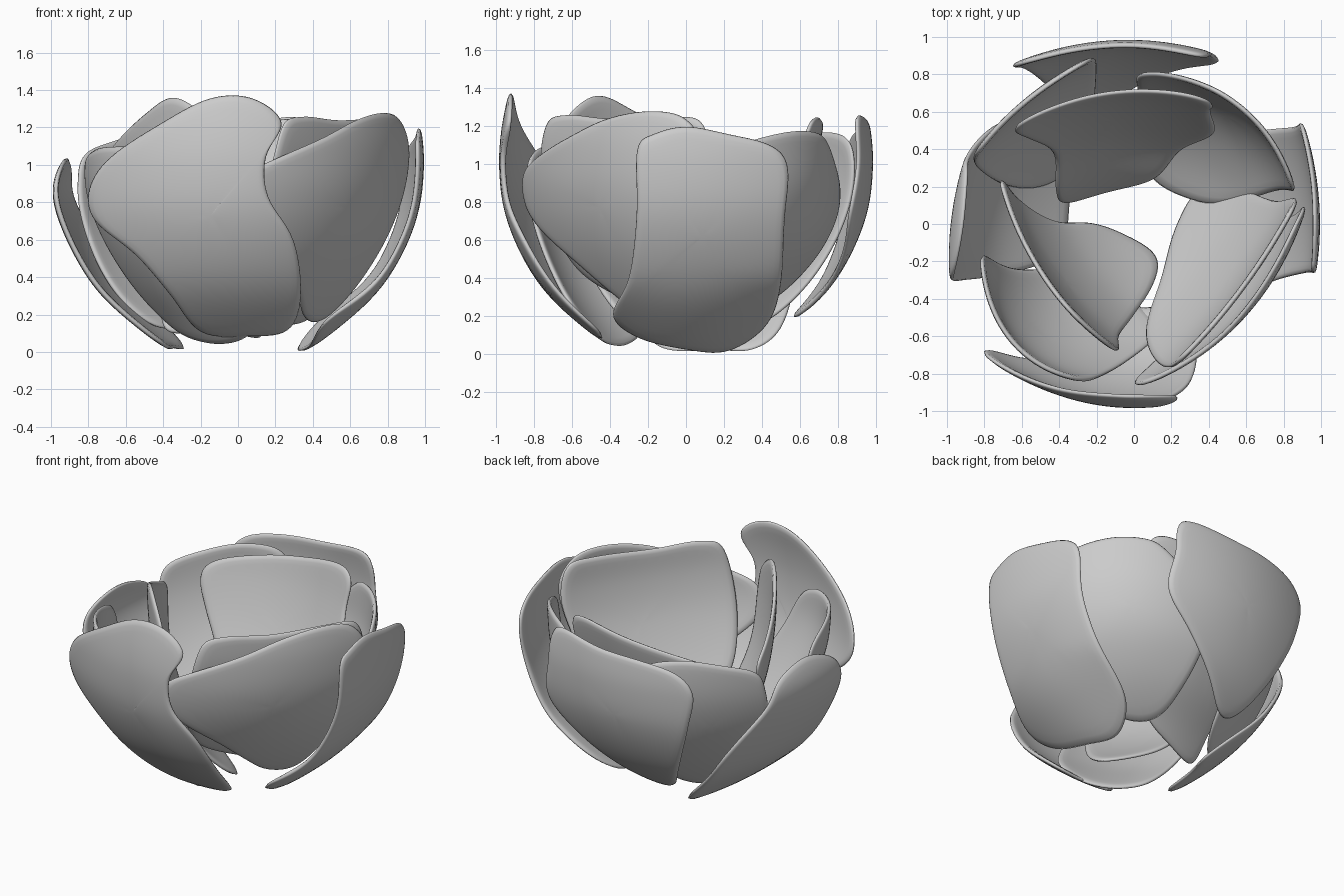
import bpy, bmesh, math
from mathutils import Vector

if "Cube" in bpy.data.objects:
    bpy.data.objects.remove(bpy.data.objects["Cube"])

SIDES, RINGS = 56, 8

# Cup profiles (height, distance from the axis)
OUTER = [(0.0, .34), (.1, .48), (.3, .71), (.5, .85), (.75, .95), (1.0, .98), (1.2, .965), (1.37, .93)]
LEFT_OUTER = OUTER[:4] + [(.75, .96), (.9, .975), (1.05, .92)]
MIDDLE = [(0.0, .30), (.15, .46), (.35, .62), (.6, .76), (.85, .84), (1.1, .86), (1.3, .84)]
DEEP = [(.13, .16), (.22, .32), (.38, .53), (.6, .72), (.85, .82), (1.15, .85)]
FRONT_LEFT = [(0.0, .3), (.15, .44), (.35, .62), (.6, .78), (.85, .88), (1.12, .91)]
BACK_INNER = [(.08, .15), (.25, .25), (.45, .42), (.7, .55), (1.0, .66), (1.28, .73)]
LEFT_INNER = [(.05, -.02), (.2, .16), (.4, .33), (.7, .47), (1.0, .53), (1.36, .55)]
RIGHT_INNER = [(.12, .14), (.3, .32), (.5, .46), (.8, .6), (1.05, .66), (1.28, .67)]


def profile_radius(profile, z):
    """Smooth interpolation through the profile points."""
    z = min(max(z, profile[0][0]), profile[-1][0])
    n = len(profile)

    def slope(i):
        a, b = profile[max(i - 1, 0)], profile[min(i + 1, n - 1)]
        return (b[1] - a[1]) / (b[0] - a[0])
    for i in range(n - 1):
        (z0, r0), (z1, r1) = profile[i], profile[i + 1]
        if z <= z1:
            h = z1 - z0
            t = (z - z0) / h
            return ((2*t**3 - 3*t**2 + 1) * r0 + (t**3 - 2*t**2 + t) * h * slope(i)
                    + (3*t**2 - 2*t**3) * r1 + (t**3 - t**2) * h * slope(i + 1))


def closed_curve(points, count):
    """Closed smooth curve through the outline points."""
    pts = [Vector(p) for p in points]
    n, result = len(pts), []
    for k in range(count):
        f = k * n / count
        i, t = int(f), f % 1
        a, b, c, d = (pts[(i + j) % n] for j in (-1, 0, 1, 2))
        result.append(0.5 * (2*b + (c - a)*t + (2*a - 5*b + 4*c - d)*t*t
                             + (3*b - a - 3*c + d)*t**3))
    return result


def petal(name, angle, profile, outline, bend=.4, middle=0.0, shift=0.0, curl=0.0):
    """Outline is (sideways, height) as seen from outside, laid on the cup.
    bend curves the petal sideways, curl adds more of it near the base."""
    a = math.radians(angle)
    out = Vector((math.cos(a), math.sin(a), 0))
    side = Vector((-math.sin(a), math.cos(a), 0))

    def place(p):
        b = bend * (1 + curl * max(0, .4 - p.y))
        r = profile_radius(profile, p.y) + shift - b * (p.x - middle) ** 2
        return out * r + side * p.x + Vector((0, 0, p.y))

    rim = closed_curve(outline, SIDES)
    centre = sum(rim, Vector((0, 0))) / SIDES
    bm = bmesh.new()
    hub = bm.verts.new(place(centre))
    rings = [[bm.verts.new(place(centre.lerp(p, k / RINGS))) for p in rim]
             for k in range(1, RINGS + 1)]
    for i in range(SIDES):
        j = (i + 1) % SIDES
        bm.faces.new((hub, rings[0][i], rings[0][j]))
        for r0, r1 in zip(rings, rings[1:]):
            bm.faces.new((r0[i], r1[i], r1[j], r0[j]))
    bmesh.ops.recalc_face_normals(bm, faces=bm.faces[:])
    for f in bm.faces:
        f.smooth = True
    mesh = bpy.data.meshes.new(name)
    bm.to_mesh(mesh)
    bm.free()
    ob = bpy.data.objects.new(name, mesh)
    bpy.context.collection.objects.link(ob)
    solid = ob.modifiers.new("thickness", 'SOLIDIFY')
    solid.thickness, solid.offset = .03, 0
    sub = ob.modifiers.new("round_rim", 'SUBSURF')
    sub.levels = sub.render_levels = 1
    return ob


# Outer ring of four petals
petal("front_outer_petal", -90, OUTER,
      [(-.2, .1), (-.36, .3), (-.55, .52), (-.77, .7), (-.8, .87), (-.69, 1.04), (-.42, 1.22),
       (-.15, 1.36), (.08, 1.36), (.24, 1.23), (.15, 1.05), (.16, .83), (.3, .6), (.34, .3),
       (.27, .11), (.05, .08)], .42, 0, -.01)
petal("right_outer_petal", 0, OUTER,
      [(-.26, 1.08), (-.17, 1.16), (0, 1.2), (.22, 1.16), (.45, 1.1), (.54, .98), (.52, .7),
       (.5, .35), (.42, .14), (.22, .01), (0, .02), (-.25, .08), (-.39, .2), (-.3, .4),
       (-.26, .75)], .3, 0, 0, 5)
petal("back_outer_petal", 90, OUTER,
      [(-.4, 1.18), (-.31, 1.26), (0, 1.22), (.3, 1.2), (.54, 1.15), (.65, 1.02),
       (.61, .8), (.55, .62), (.45, .4), (.33, .22), (.2, .2), (0, .33),
       (-.25, .53), (-.45, .74), (-.42, 1.0)], .33, .03, -.01)
petal("left_outer_petal", 180, LEFT_OUTER,
      [(-.27, .97), (-.02, 1.04), (.2, .98), (.3, .85), (.3, .6), (.28, .35), (.22, .12),
       (.1, .02), (-.15, .02), (-.35, .02), (-.5, .13), (-.57, .38), (-.52, .6),
       (-.38, .82)], .3, .18)

# Middle ring, on the diagonals
petal("back_left_petal", 135, MIDDLE,
      [(-.44, 1.1), (-.2, 1.17), (.1, 1.12), (.3, 1.05), (.36, .9), (.38, .7), (.35, .4),
       (.25, .2), (.08, .12), (-.15, .2), (-.35, .45), (-.47, .8)], .3, .1, .02)
petal("back_right_petal", 45, DEEP,
      [(-.48, 1.0), (-.36, 1.11), (-.1, 1.17), (.12, 1.17), (.24, 1.13), (.37, 1.0), (.5, .86),
       (.55, .72), (.46, .5), (.33, .32), (.18, .2), (0, .18), (-.2, .25), (-.33, .4),
       (-.43, .7)], .6, -.05)
petal("front_right_petal", -45, MIDDLE,
      [(-.57, .95), (-.4, 1.04), (-.1, 1.15), (.15, 1.24), (.4, 1.28), (.6, 1.25), (.71, 1.1),
       (.68, .88), (.57, .6), (.41, .3), (.27, .16), (.1, .19), (-.05, .32), (-.23, .48),
       (-.5, .67), (-.6, .8)], .36, 0, -.1)
petal("front_left_petal", -135, FRONT_LEFT,
      [(-.43, 1.0), (-.25, 1.08), (0, 1.1), (.24, 1.08), (.39, .97), (.46, .7), (.5, .45),
       (.51, .26), (.43, .13), (.28, .05), (.08, .05), (-.1, .15), (-.3, .5), (-.44, .8)],
      .85, .03)

# Inner ring of three petals
petal("back_inner_petal", 90, BACK_INNER,
      [(-.42, 1.18), (-.31, 1.25), (0, 1.21), (.3, 1.16), (.57, 1.09), (.64, .98),
       (.57, .78), (.43, .5), (.42, .25), (.37, .1), (.15, .13), (-.1, .23),
       (-.25, .45), (-.43, .7), (-.41, 1.0)], .38, 0)
petal("left_inner_petal", -143, LEFT_INNER,
      [(-.62, 1.0), (-.47, 1.1), (-.1, 1.27), (.12, 1.36), (.28, 1.33), (.45, 1.2), (.49, 1.0),
       (.43, .7), (.39, .4), (.32, .17), (.2, .07), (0, .12), (-.15, .22), (-.27, .42),
       (-.5, .75)], .3, 0, .01)
petal("right_inner_petal", -37, RIGHT_INNER,
      [(-.46, 1.19), (-.3, 1.26), (0, 1.24), (.4, 1.25), (.58, 1.22), (.63, 1.0), (.55, .7),
       (.49, .35), (.36, .16), (.14, .16), (-.1, .25), (-.42, .44), (-.52, .8)], .15, .05)
